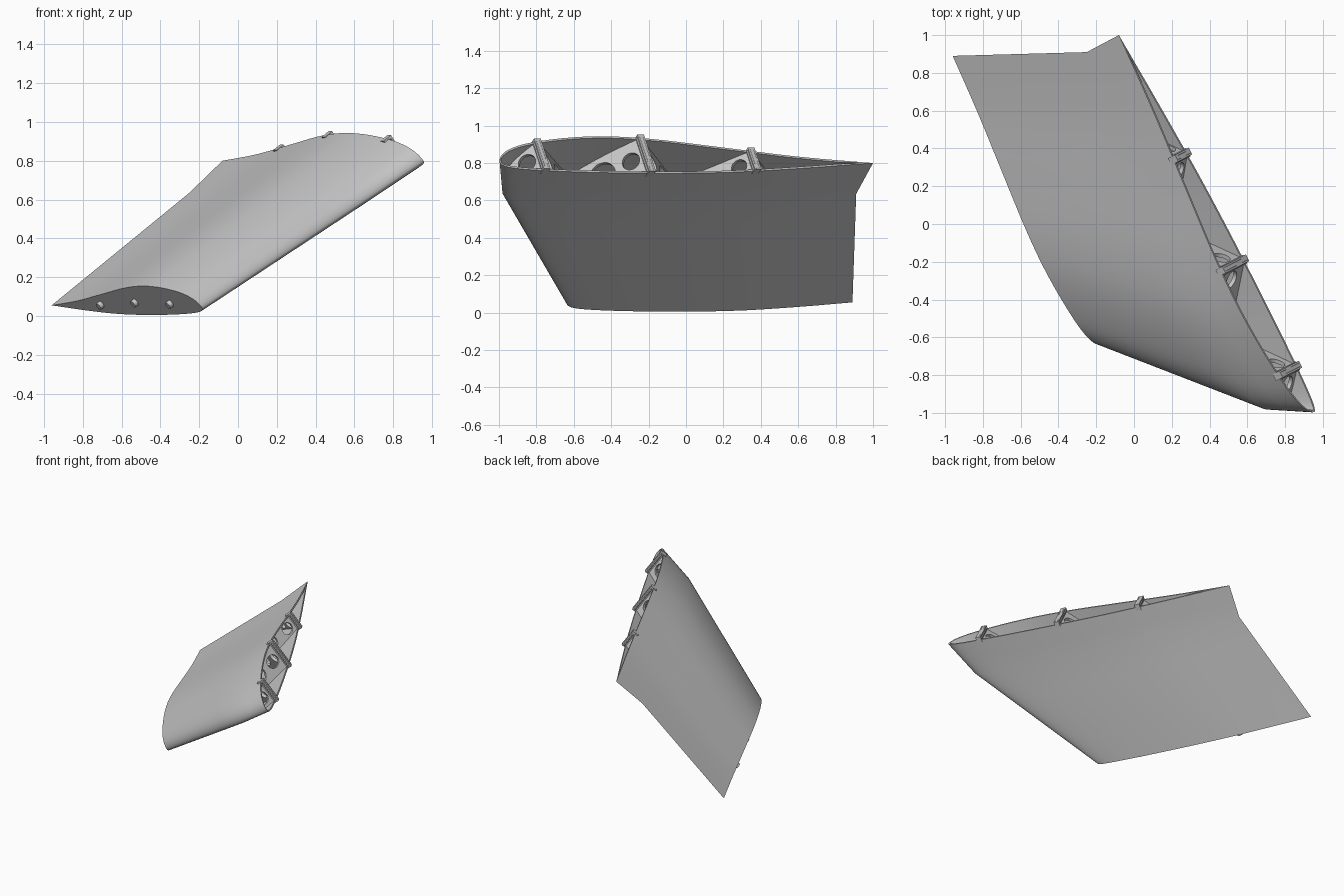
import bpy, bmesh, math
from mathutils import Vector, Matrix

if "Cube" in bpy.data.objects:
    bpy.data.objects.remove(bpy.data.objects["Cube"])

grey = bpy.data.materials.new("plain grey")
grey.diffuse_color = (0.56, 0.56, 0.56, 1)
grey.use_nodes = True
grey.node_tree.nodes["Principled BSDF"].inputs["Base Color"].default_value = grey.diffuse_color

# Wing frame: span normal N, chord direction C (nose to tail), thickness T
C = Vector((-0.455, 0.89, 0)).normalized()
T = Vector((-0.72 * C.y, 0.72 * C.x, 1)).normalized()
N = C.cross(T).normalized()
if N.z < 0:
    N = -N
T_LEN = math.sqrt(1 + 0.72 ** 2)

# Root, kink and tip: leading edge, trailing edge
STATIONS = [(Vector((-0.185, -0.635, 0.042)), Vector((-0.96, 0.89, 0.055))),
            (Vector((0.71, -0.98, 0.635)), Vector((-0.25, 0.91, 0.635))),
            (Vector((0.955, -0.995, 0.80)), Vector((-0.08, 1.0, 0.80)))]
DEPTHS = [(a.dot(N) + b.dot(N)) / 2 for a, b in STATIONS]
ROOT, TIP = DEPTHS[0], DEPTHS[2]

# Aerofoil height against the square root of the chord fraction
UPPER = [(0, 0), (.17, .066), (.32, .11), (.52, .143), (.65, .13), (.79, .08), (.9, .033), (1, 0)]
LOWER = [(0, 0), (.16, -.025), (.4, -.045), (.63, -.055), (.78, -.05), (.9, -.028), (1, 0)]


def smooth_curve(pts, u):
    def slope(i):
        a, b = pts[max(i - 1, 0)], pts[min(i + 1, len(pts) - 1)]
        return (b[1] - a[1]) / (b[0] - a[0])
    for i in range(len(pts) - 1):
        (u0, v0), (u1, v1) = pts[i], pts[i + 1]
        if u <= u1:
            break
    w = u1 - u0
    t = (u - u0) / w
    return ((2*t**3 - 3*t*t + 1) * v0 + (t**3 - 2*t*t + t) * w * slope(i)
            + (3*t*t - 2*t**3) * v1 + (t**3 - t*t) * w * slope(i + 1))


def chord_at(depth):
    i = 0 if depth < DEPTHS[1] else 1
    f = (depth - DEPTHS[i]) / (DEPTHS[i + 1] - DEPTHS[i])
    f = min(max(f, 0), 1)
    return [STATIONS[i][k].lerp(STATIONS[i + 1][k], f) for k in (0, 1)]


def heights(depth, s):
    le, te = chord_at(depth)
    k = (te - le).length / 2.254 * T_LEN
    u = math.sqrt(min(max(s, 0), 1))
    return smooth_curve(UPPER, u) * k, smooth_curve(LOWER, u) * k


def ring(depth, skin):
    """Closed aerofoil loop, tail over the top to the nose and back."""
    n = 28
    le, te = chord_at(depth)
    top, bottom = [], []
    for i in range(n + 1):
        s = (i / n) ** 2
        if skin:
            s = 0.005 + s * 0.965
        hi, lo = heights(depth, s)
        mid = (hi + lo) / 2
        hi, lo = max(hi - skin, mid + skin * .02), min(lo + skin, mid - skin * .02)
        p = le.lerp(te, s)
        top.append(p + T * hi)
        bottom.append(p + T * lo)
    if skin:
        return top[::-1] + bottom
    return top[::-1] + bottom[1:-1]


def finish(ob, name):
    ob.name = name
    if not ob.data.materials:
        ob.data.materials.append(grey)
    bpy.ops.object.select_all(action='DESELECT')
    ob.select_set(True)
    bpy.context.view_layer.objects.active = ob
    bpy.ops.object.shade_smooth_by_angle(angle=math.radians(35))


def mesh_object(bm, name):
    bmesh.ops.recalc_face_normals(bm, faces=bm.faces)
    me = bpy.data.meshes.new(name)
    bm.to_mesh(me)
    bm.free()
    ob = bpy.data.objects.new(name, me)
    bpy.context.collection.objects.link(ob)
    finish(ob, name)
    return ob


# Hollow wing skin, closed at the root and open at the tip
bm = bmesh.new()
SKIN = 0.012


def loft(rings):
    loops = [[bm.verts.new(p) for p in r] for r in rings]
    for a, b in zip(loops, loops[1:]):
        for i in range(len(a)):
            j = (i + 1) % len(a)
            bm.faces.new((a[i], a[j], b[j], b[i]))
    bm.faces.new(loops[0])
    return loops[-1]


spans = [ROOT + (DEPTHS[1] - ROOT) * f for f in (0, .25, .5, .75, 1)] + [(DEPTHS[1] + TIP) / 2, TIP]
outer = loft([ring(d, 0) for d in spans])
inner = loft([ring(d, SKIN) for d in [ROOT + 0.012] + spans[1:]])
# Tip rim: the inner loop carries one doubled nose point and two tail points
M = len(outer) // 2
for i in range(M):
    bm.faces.new((outer[i], outer[i + 1], inner[i + 1], inner[i]))
    j = M + i
    bm.faces.new((outer[j], outer[(j + 1) % len(outer)], inner[j + 2], inner[j + 1]))
bm.faces.new((outer[M], inner[M + 1], inner[M]))
bm.faces.new((outer[0], inner[0], inner[-1]))
mesh_object(bm, "wing_skin")


# Lattice webs: flat plates with lightening holes, trimmed to the skin
def web(start, direction, name):
    def limits(t):
        p = start + direction * t
        d = min(p.dot(N), TIP)
        le, te = chord_at(d)
        s = (p - le).dot(C) / (te - le).length
        hi, lo = heights(d, s)
        off = (p - le).dot(T)
        return s, d, hi - off - 0.006, lo - off + 0.006

    ts, t = [-0.025], 0.0
    while True:
        s, d, hi, lo = limits(t)
        if s < 0.01 or s > 0.93 or d < ROOT + 0.03:
            break
        ts.append(t)
        t += 0.02
    rows = [(t,) + limits(t)[2:] for t in ts]
    outline = [(t, hi) for t, hi, lo in rows] + [(t, lo) for t, hi, lo in rows[::-1]]
    loops = [outline]
    # Lightening holes
    x = 0.08
    while x < ts[-1] - 0.06:
        _, _, hi, lo = limits(x)
        r = min(0.085, (hi - lo) * 0.33)
        if x < 0.1:
            r = min(r, 0.05)
        if r > 0.015:
            loops.append([(x + r * math.cos(a * math.tau / 28), (hi + lo) / 2 + r * math.sin(a * math.tau / 28))
                          for a in range(28)])
        x += 0.17 if r > 0.04 else 0.1
    cu = bpy.data.curves.new(name, 'CURVE')
    cu.dimensions = '2D'
    cu.fill_mode = 'BOTH'
    cu.extrude = 0.011
    for pts in loops:
        sp = cu.splines.new('POLY')
        sp.points.add(len(pts) - 1)
        for q, (a, b) in zip(sp.points, pts):
            q.co = (a, b, 0, 1)
        sp.use_cyclic_u = True
    ob = bpy.data.objects.new(name, cu)
    bpy.context.collection.objects.link(ob)
    Z = direction.cross(T)
    m = Matrix((direction, T, Z)).transposed().to_4x4()
    m.translation = start
    ob.matrix_world = m
    bpy.ops.object.select_all(action='DESELECT')
    ob.select_set(True)
    bpy.context.view_layer.objects.active = ob
    bpy.ops.object.convert(target='MESH')
    finish(bpy.context.view_layer.objects.active, name)


le, te = chord_at(TIP)
for label, s in (("front", 0.115), ("middle", 0.395), ("rear", 0.68)):
    base = le.lerp(te, s)
    web(base, (-N - C).normalized(), label + "_web_forward")
    web(base, (-N + C).normalized(), label + "_web_backward")
    # Post where the two webs meet
    hi, lo = heights(TIP, s)
    bm = bmesh.new()
    m = Matrix((C * 0.04, T * (hi - lo + 0.008), N * 0.05)).transposed().to_4x4()
    m.translation = base + T * (hi + lo) / 2
    bmesh.ops.create_cube(bm, size=1, matrix=m)
    mesh_object(bm, label + "_post")

# Locating pins on the root face
le, te = chord_at(ROOT)
for label, s, up in (("front", 0.19, .026), ("middle", 0.42, .03), ("rear", 0.66, .012)):
    bm = bmesh.new()
    m = N.to_track_quat('Z', 'Y').to_matrix().to_4x4()
    m.translation = le.lerp(te, s) + T * up
    bmesh.ops.create_cone(bm, cap_ends=True, segments=20, radius1=0.02, radius2=0.02, depth=0.045, matrix=m)
    mesh_object(bm, label + "_root_pin")
